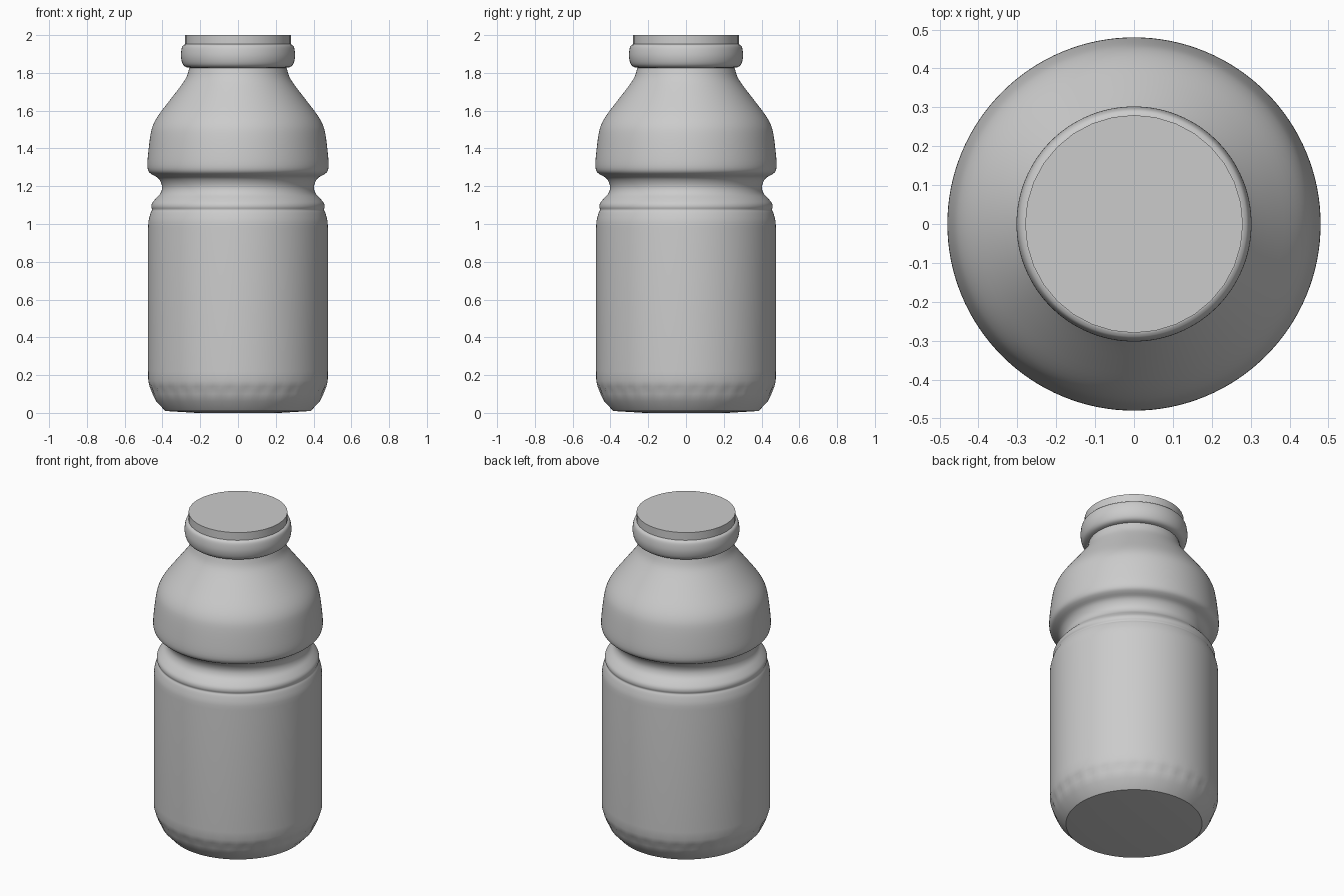
import bpy
import math
from mathutils import Vector

cube = bpy.data.objects.get("Cube")
if cube:
    bpy.data.objects.remove(cube, do_unlink=True)

SEGMENTS = 128
DIMPLES = 32
DIMPLE_Z = 0.12

plastic = bpy.data.materials.new("grey plastic")
plastic.use_nodes = True
grey = (0.6, 0.6, 0.6, 1)
plastic.diffuse_color = grey
plastic.node_tree.nodes["Principled BSDF"].inputs["Base Color"].default_value = grey


def smooth_curve(points, steps=3):
    """Catmull-Rom curve through radius, height points."""
    p = [Vector(q) for q in points]
    p = [2 * p[0] - p[1]] + p + [2 * p[-1] - p[-2]]
    out = []
    for a, b, c, d in zip(p, p[1:], p[2:], p[3:]):
        for i in range(steps):
            t = i / steps
            out.append(0.5 * (2 * b + (c - a) * t + (2 * a - 5 * b + 4 * c - d) * t**2
                              + (3 * b - a - 3 * c + d) * t**3))
    return out + [p[-2]]


def lathe(name, profile, segments, scallop=None):
    """Turn a profile about z and close both ends."""
    verts, faces = [], []
    for r, z in profile:
        for i in range(segments):
            a = math.tau * i / segments
            rr = r - (scallop(a, z) if scallop else 0)
            verts.append((rr * math.cos(a), rr * math.sin(a), z))
    for k in range(len(profile) - 1):
        for i in range(segments):
            j = (i + 1) % segments
            lo, hi = k * segments, (k + 1) * segments
            faces.append((lo + i, lo + j, hi + j, hi + i))
    faces.append(tuple(reversed(range(segments))))
    faces.append(tuple(range(len(verts) - segments, len(verts))))
    mesh = bpy.data.meshes.new(name)
    mesh.from_pydata(verts, [], faces)
    mesh.materials.append(plastic)
    obj = bpy.data.objects.new(name, mesh)
    bpy.context.collection.objects.link(obj)
    bpy.ops.object.select_all(action="DESELECT")
    obj.select_set(True)
    bpy.context.view_layer.objects.active = obj
    bpy.ops.object.shade_smooth_by_angle(angle=math.radians(32))
    return obj


def dimple(angle, z):
    """Shallow oval dents around the foot."""
    fade = max(0, 1 - abs(z - DIMPLE_Z) / 0.03)
    return 0.006 * fade * abs(math.sin(angle * DIMPLES / 2))


# Body: chamfered foot, label panel, grip groove and shoulder
foot = [(0.22, 0.0), (0.385, 0.01), (0.432, 0.06)]
lower_wall = [(0.452, 0.1), (0.46, 0.12), (0.468, 0.14), (0.475, 0.17), (0.476, 0.22)]
panel_top = smooth_curve([(0.476, 0.98), (0.473, 1.02), (0.462, 1.06), (0.455, 1.075),
                          (0.459, 1.09), (0.455, 1.11), (0.435, 1.135), (0.412, 1.16),
                          (0.402, 1.19), (0.408, 1.22), (0.425, 1.245), (0.455, 1.262),
                          (0.474, 1.28), (0.48, 1.315), (0.474, 1.39), (0.462, 1.48),
                          (0.447, 1.53), (0.418, 1.58), (0.365, 1.65), (0.3, 1.735),
                          (0.272, 1.78), (0.257, 1.828)])
lathe("bottle_body", foot + lower_wall + panel_top, SEGMENTS, dimple)

# Rounded collar under the mouth
collar = smooth_curve([(0.25, 1.826), (0.278, 1.832), (0.294, 1.85), (0.302, 1.885),
                       (0.3, 1.92), (0.293, 1.943), (0.28, 1.952)])
lathe("neck_collar", collar, SEGMENTS)

# Closed flat mouth
lathe("bottle_mouth", [(0.28, 1.945), (0.28, 2.0)], 32)
